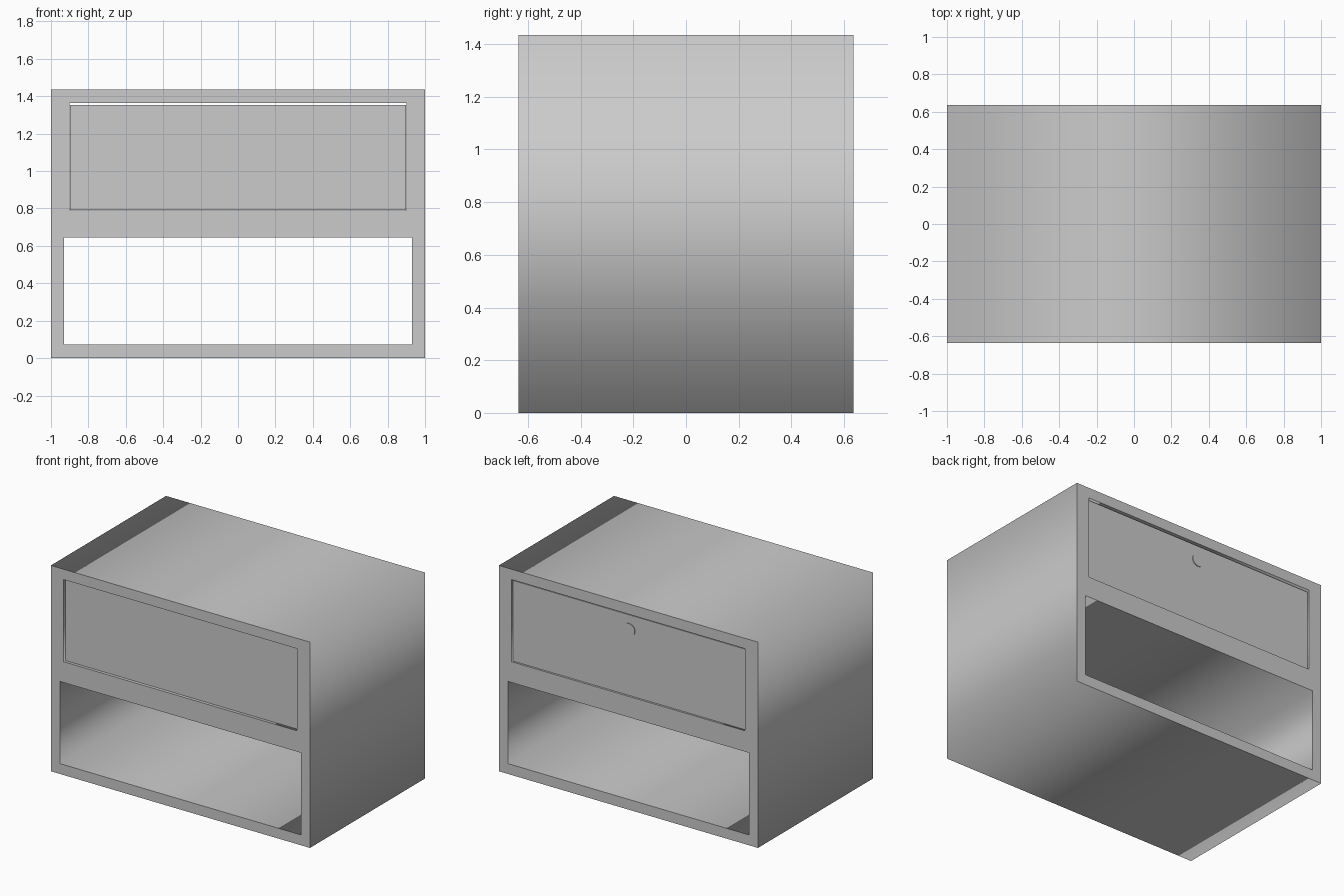
import bpy, bmesh
from math import pi
from mathutils import Vector

if "Cube" in bpy.data.objects:
    bpy.data.objects.remove(bpy.data.objects["Cube"])

HALF_DEPTH = 0.635
HEIGHT = 1.435


def rect(curve, x, z0, z1):
    """Add a closed rectangular outline, symmetric in x."""
    s = curve.splines.new('POLY')
    s.points.add(3)
    for p, (px, pz) in zip(s.points, [(-x, z0), (x, z0), (x, z1), (-x, z1)]):
        p.co = (px, pz, 0, 1)
    s.use_cyclic_u = True


# Cabinet body: front outline with two openings, extruded front to back
outline = bpy.data.curves.new("cabinet_body", 'CURVE')
outline.dimensions = '2D'
outline.fill_mode = 'BOTH'
outline.extrude = HALF_DEPTH
rect(outline, 1.0, 0.0, HEIGHT)        # outer edge
rect(outline, 0.93, 0.072, 0.645)      # open shelf
rect(outline, 0.90, 0.79, 1.363)       # drawer opening
body = bpy.data.objects.new("cabinet_body", outline)
body.rotation_euler.x = pi / 2
bpy.context.collection.objects.link(body)
bpy.context.view_layer.objects.active = body
body.select_set(True)
bpy.ops.object.convert(target='MESH')

# Drawer: open-topped box, slightly recessed at both ends
lo = Vector((-0.899, -HALF_DEPTH + 0.02, 0.791))
hi = Vector((0.899, HALF_DEPTH - 0.012, 1.353))
bm = bmesh.new()
bmesh.ops.create_cube(bm, size=1)
for v in bm.verts:
    v.co = (lo + hi) / 2 + v.co * (hi - lo)
bm.normal_update()
top = max(bm.faces, key=lambda f: f.calc_center_median().z)
bmesh.ops.inset_region(bm, faces=[top], thickness=0.04)
inner = bmesh.ops.extrude_discrete_faces(bm, faces=[top])['faces'][0]
for v in inner.verts:
    v.co.z = lo.z + 0.04
bmesh.ops.recalc_face_normals(bm, faces=bm.faces)
mesh = bpy.data.meshes.new("drawer")
bm.to_mesh(mesh)
bm.free()
bpy.context.collection.objects.link(bpy.data.objects.new("drawer", mesh))

# Round flush pull on the +y drawer face
bpy.ops.mesh.primitive_cylinder_add(vertices=32, radius=0.044, depth=0.02,
                                    location=(0, hi.y - 0.005, 1.25),
                                    rotation=(pi / 2, 0, 0))
pull = bpy.context.object
pull.name = "drawer_pull"
bpy.ops.object.shade_smooth_by_angle()
